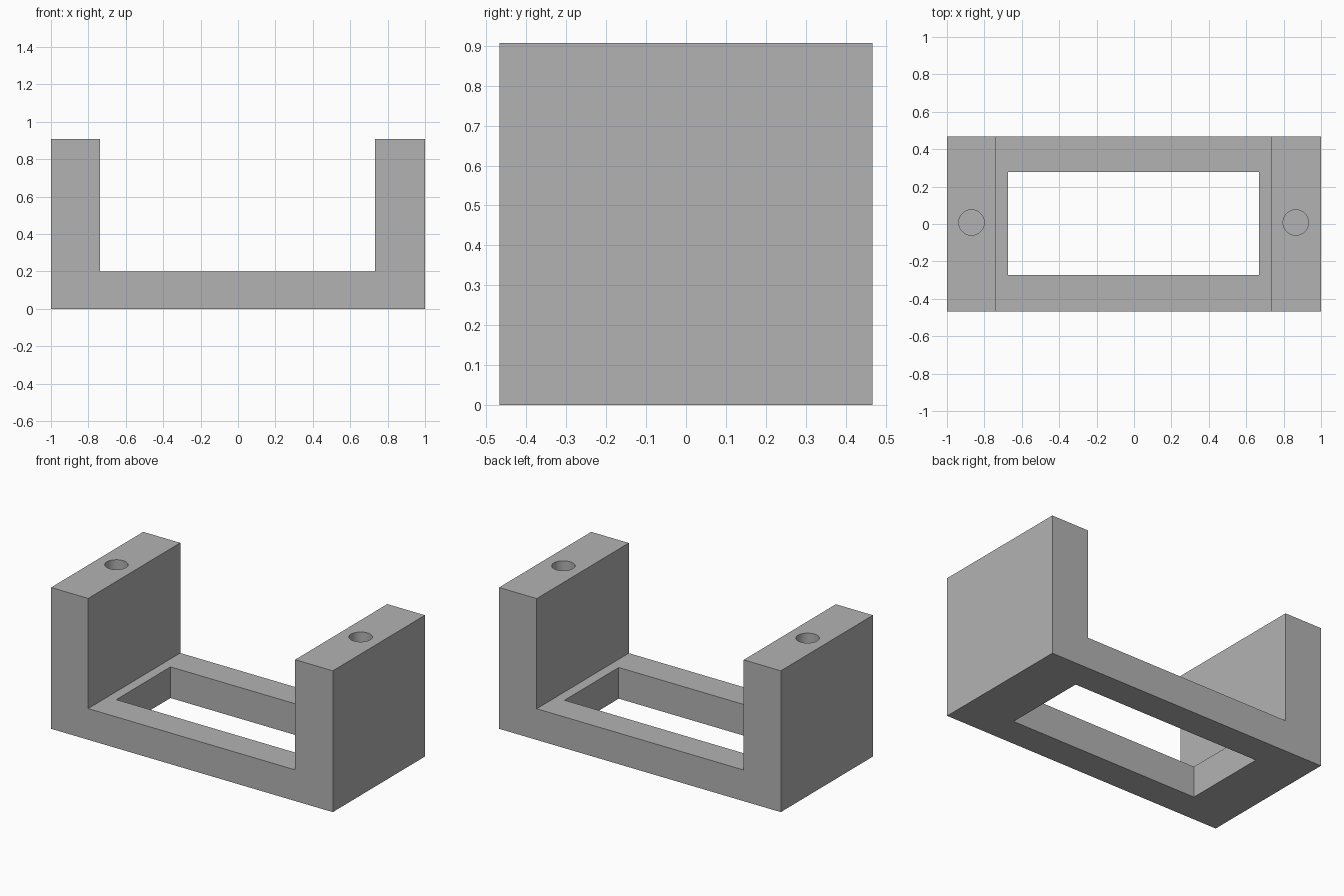
import bpy
import bmesh
from mathutils import Matrix, Vector

cube = bpy.data.objects.get("Cube")
if cube:
    bpy.data.objects.remove(cube, do_unlink=True)

HALF_DEPTH, HEIGHT, FLOOR = 0.467, 0.907, 0.2
HOLE_RADIUS, HOLE_DEPTH = 0.068, 0.4

grey = bpy.data.materials.new("plain grey")
grey.use_nodes = True
colour = (0.45, 0.45, 0.45, 1)
grey.diffuse_color = colour
grey.node_tree.nodes["Principled BSDF"].inputs["Base Color"].default_value = colour


def add_object(name, bm):
    bmesh.ops.recalc_face_normals(bm, faces=bm.faces)
    mesh = bpy.data.meshes.new(name)
    bm.to_mesh(mesh)
    bm.free()
    mesh.materials.append(grey)
    obj = bpy.data.objects.new(name, mesh)
    bpy.context.collection.objects.link(obj)
    return obj


def cut(target, cutter):
    """Subtract the cutter, then discard it."""
    cutter.hide_render = True
    mod = target.modifiers.new("cut", 'BOOLEAN')
    mod.operation = 'DIFFERENCE'
    mod.solver = 'EXACT'
    mod.object = cutter
    bpy.context.view_layer.objects.active = target
    bpy.ops.object.modifier_apply(modifier=mod.name)
    bpy.data.objects.remove(cutter, do_unlink=True)


# U-shaped bracket: front profile extruded through the depth
profile = [(-1, 0), (1, 0), (1, HEIGHT), (0.733, HEIGHT), (0.733, FLOOR),
           (-0.737, FLOOR), (-0.737, HEIGHT), (-1, HEIGHT)]
bm = bmesh.new()
face = bm.faces.new([bm.verts.new((x, -HALF_DEPTH, z)) for x, z in profile])
side = bmesh.ops.extrude_face_region(bm, geom=[face])
verts = [v for v in side["geom"] if isinstance(v, bmesh.types.BMVert)]
bmesh.ops.translate(bm, verts=verts, vec=(0, 2 * HALF_DEPTH, 0))
bracket = add_object("bracket", bm)

# Rectangular window through the base
bm = bmesh.new()
bmesh.ops.create_cube(bm, size=1, matrix=Matrix.LocRotScale(
    Vector((-0.003, 0.003, FLOOR / 2)), None, Vector((1.342, 0.55, 0.3))))
cut(bracket, add_object("window_cutter", bm))

# Blind screw hole in the top of each upright
for x in (-0.869, 0.865):
    bm = bmesh.new()
    bmesh.ops.create_cone(bm, cap_ends=True, segments=48, radius1=HOLE_RADIUS,
                          radius2=HOLE_RADIUS, depth=2 * HOLE_DEPTH,
                          matrix=Matrix.Translation((x, 0.008, HEIGHT)))
    cut(bracket, add_object("hole_cutter", bm))

# Smooth hole walls, crisp edges elsewhere
bpy.ops.object.select_all(action='DESELECT')
bracket.select_set(True)
bpy.context.view_layer.objects.active = bracket
bpy.ops.object.shade_smooth_by_angle()
